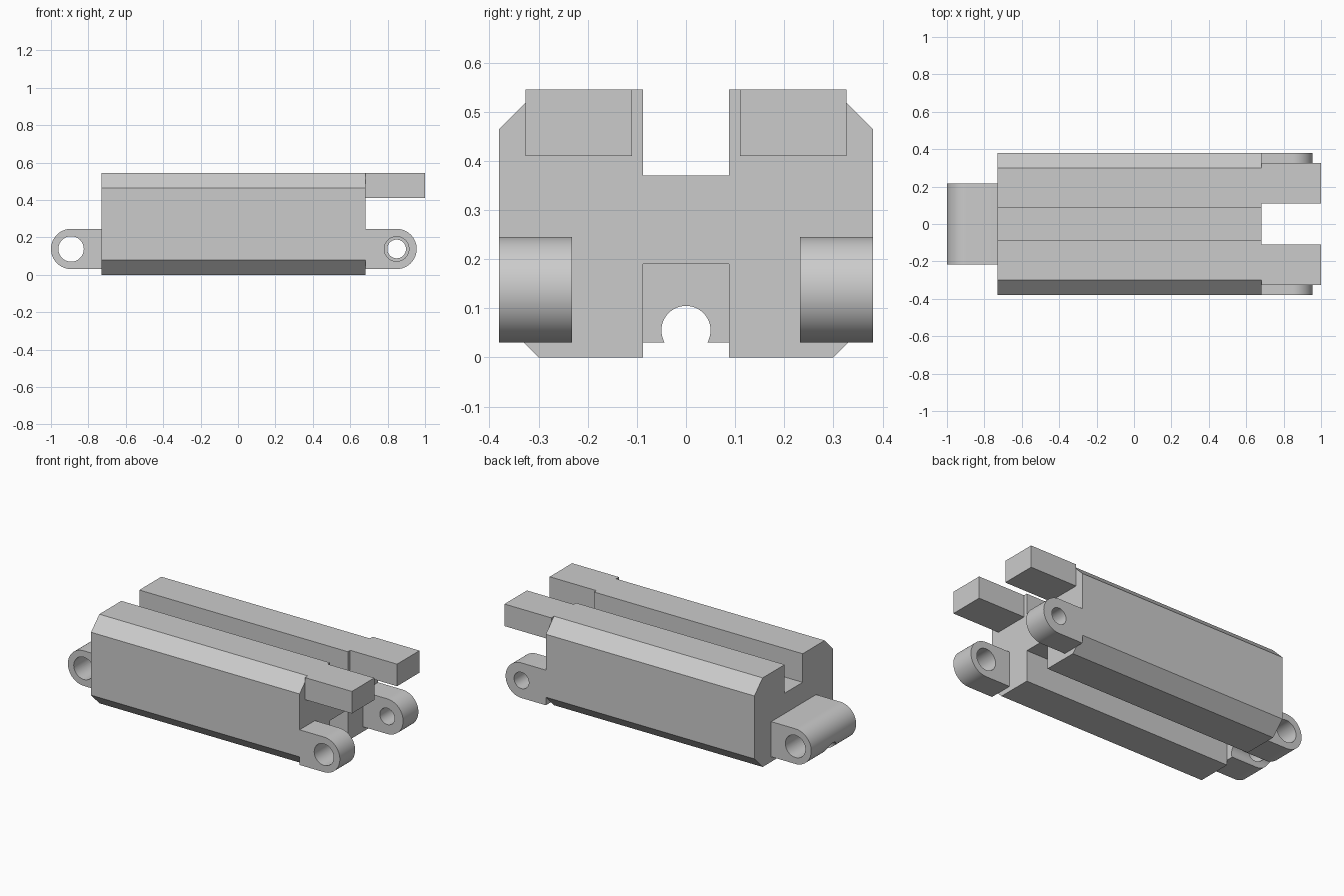
import bpy
import bmesh
from math import cos, sin, pi, radians

cube = bpy.data.objects.get("Cube")
if cube:
    bpy.data.objects.remove(cube, do_unlink=True)

# Single plain grey finish
grey = bpy.data.materials.new("light_grey")
grey.use_nodes = True
colour = (0.6, 0.6, 0.6, 1)
grey.diffuse_color = colour
grey.node_tree.nodes["Principled BSDF"].inputs["Base Color"].default_value = colour

BODY_BACK, BODY_FRONT = -0.729, 0.683
LUG_Z, LUG_R = 0.138, 0.1075


def prism(name, outline, axis, start, end):
    """Extrude an outline along x (points are y, z) or y (points are x, z)."""
    place = (lambda p: (start, *p)) if axis == "x" else (lambda p: (p[0], start, p[1]))
    bm = bmesh.new()
    face = bm.faces.new([bm.verts.new(place(p)) for p in outline])
    moved = bmesh.ops.extrude_face_region(bm, geom=[face])["geom"]
    shift = (end - start, 0, 0) if axis == "x" else (0, end - start, 0)
    bmesh.ops.translate(bm, vec=shift,
                        verts=[v for v in moved if isinstance(v, bmesh.types.BMVert)])
    bmesh.ops.recalc_face_normals(bm, faces=bm.faces)
    mesh = bpy.data.meshes.new(name)
    bm.to_mesh(mesh)
    bm.free()
    mesh.materials.append(grey)
    obj = bpy.data.objects.new(name, mesh)
    bpy.context.collection.objects.link(obj)
    return obj


def arc(cx, cz, r, a0, a1, steps):
    angles = [a0 + (a1 - a0) * i / steps for i in range(steps + 1)]
    return [(cx + r * cos(a), cz + r * sin(a)) for a in angles]


def activate(obj):
    bpy.ops.object.select_all(action="DESELECT")
    obj.select_set(True)
    bpy.context.view_layer.objects.active = obj


def drill(obj, u, v, r, axis):
    """Cut a round hole through the part along the axis."""
    cutter = prism("drill_cutter", arc(u, v, r, 0, 2 * pi, 48)[:-1], axis, -1.5, 1.5)
    activate(obj)
    mod = obj.modifiers.new("hole", "BOOLEAN")
    mod.operation, mod.solver, mod.object = "DIFFERENCE", "EXACT", cutter
    bpy.ops.object.modifier_apply(modifier=mod.name)
    bpy.data.objects.remove(cutter, do_unlink=True)


def lug(name, base_x, pin_x, y0, y1, hole):
    """Round-ended hinge lug with a pin hole."""
    turn = 0 if pin_x > 0 else pi
    outline = arc(pin_x, LUG_Z, LUG_R, turn - pi / 2, turn + pi / 2, 32)
    last, first = outline[-1][1], outline[0][1]
    obj = prism(name, outline + [(base_x, last), (base_x, first)], "y", y0, y1)
    drill(obj, pin_x, LUG_Z, hole, "y")
    return obj


def smooth(obj):
    activate(obj)
    bpy.ops.object.shade_smooth_by_angle(angle=radians(30))


# Chamfered body with a channel above and below
half = [(0.087, 0.19), (0.087, 0), (0.30, 0), (0.38, 0.08),
        (0.38, 0.465), (0.30, 0.545), (0.087, 0.545), (0.087, 0.37)]
prism("body", half + [(-y, z) for y, z in reversed(half)], "x", BODY_BACK, BODY_FRONT)

# Pair of upper arms
for side, s in (("left", 1), ("right", -1)):
    section = [(s * y, z) for y, z in ((0.11, 0.41), (0.327, 0.41), (0.327, 0.545), (0.11, 0.545))]
    prism(side + "_arm", section, "x", BODY_FRONT, 1.0)

# Fork lugs, one with a wider pin hole
smooth(lug("right_fork_lug", BODY_FRONT, 0.848, -0.38, -0.232, 0.066))
smooth(lug("left_fork_lug", BODY_FRONT, 0.848, 0.232, 0.38, 0.05))

# Single wide lug with a cable groove underneath
wide_lug = lug("wide_lug", BODY_BACK, -0.8925, -0.217, 0.217, 0.068)
drill(wide_lug, 0, 0.055, 0.05, "x")
smooth(wide_lug)
